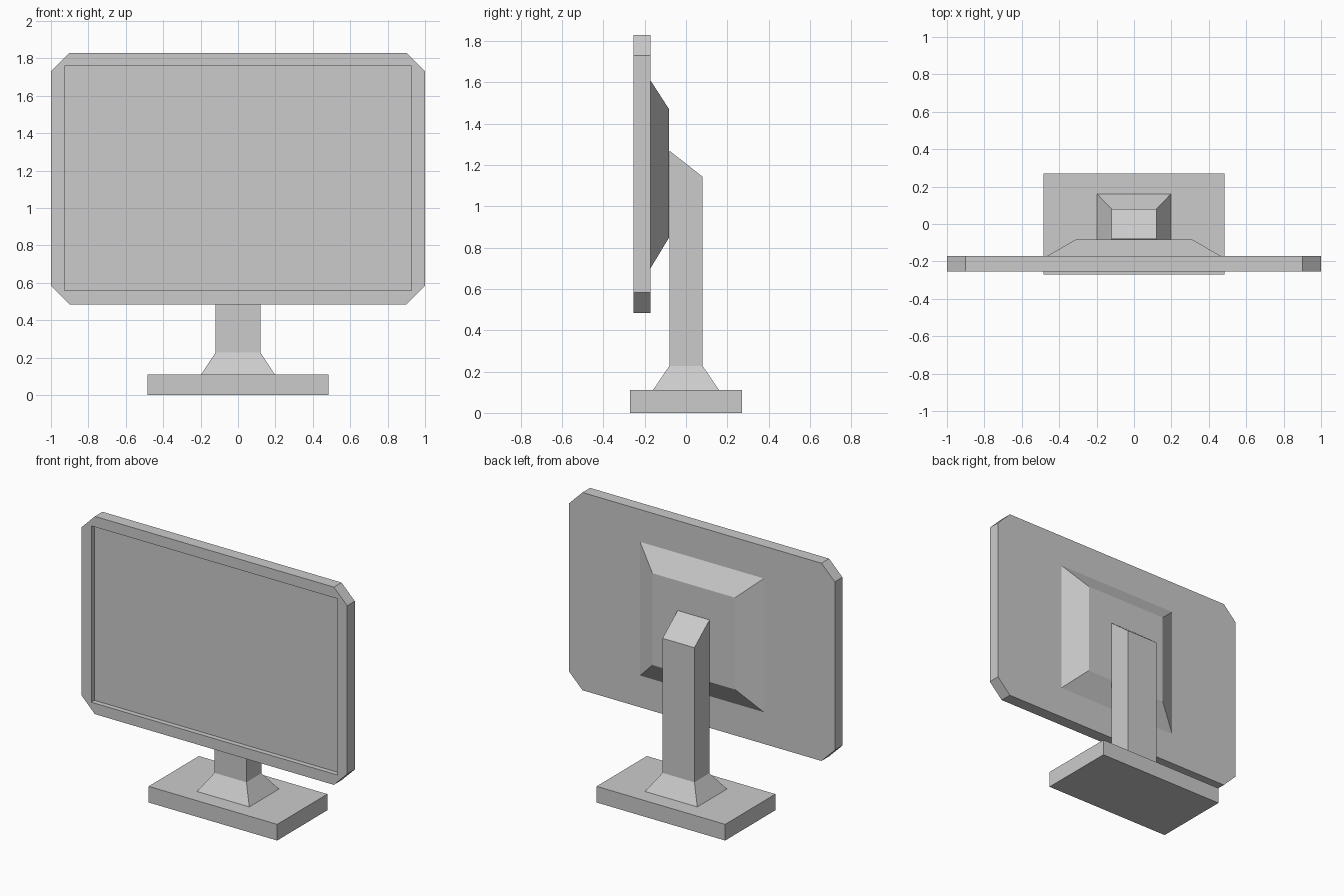
import bpy, bmesh

if "Cube" in bpy.data.objects:
    bpy.data.objects.remove(bpy.data.objects["Cube"])


def loft(name, rings):
    """Skin equal-length rings of points and cap both ends."""
    bm = bmesh.new()
    loops = [[bm.verts.new(p) for p in ring] for ring in rings]
    for a, b in zip(loops, loops[1:]):
        for i in range(len(a)):
            j = (i + 1) % len(a)
            bm.faces.new((a[i], a[j], b[j], b[i]))
    bm.faces.new(loops[0][::-1])
    bm.faces.new(loops[-1])
    bmesh.ops.remove_doubles(bm, verts=bm.verts, dist=1e-4)
    bmesh.ops.recalc_face_normals(bm, faces=bm.faces)
    mesh = bpy.data.meshes.new(name)
    bm.to_mesh(mesh)
    bm.free()
    obj = bpy.data.objects.new(name, mesh)
    bpy.context.collection.objects.link(obj)
    return obj


def upright(w, z0, z1, y, cut=0.0):
    """Rectangle facing y with clipped corners (eight points; cut 0 makes it square)."""
    return [(x, y, z) for x, z in (
        (-w + cut, z0), (w - cut, z0), (w, z0 + cut), (w, z1 - cut),
        (w - cut, z1), (-w + cut, z1), (-w, z1 - cut), (-w, z0 + cut))]


def level(w, d, z_front, z_back=None):
    """Rectangle facing up, optionally tilted from front to back."""
    z_back = z_front if z_back is None else z_back
    return [(-w, -d, z_front), (w, -d, z_front), (w, d, z_back), (-w, d, z_back)]


# Base plate
loft("base", [level(0.484, 0.27, 0), level(0.484, 0.27, 0.11)])

# Stand: flared foot, straight neck, sloping top
loft("stand_neck", [level(0.197, 0.16, 0.11), level(0.12, 0.081, 0.227),
                    level(0.12, 0.081, 1.27, 1.143)])

# Screen housing with clipped corners and a recessed display
loft("screen", [upright(1.0, 0.484, 1.83, -0.172, 0.1),
                upright(1.0, 0.484, 1.83, -0.254, 0.1),
                upright(0.927, 0.558, 1.758, -0.254),
                upright(0.927, 0.558, 1.758, -0.22)])

# Tapered housing on the back of the screen
loft("back_housing", [upright(0.466, 0.70, 1.61, -0.172),
                      upright(0.311, 0.847, 1.472, -0.083)])
